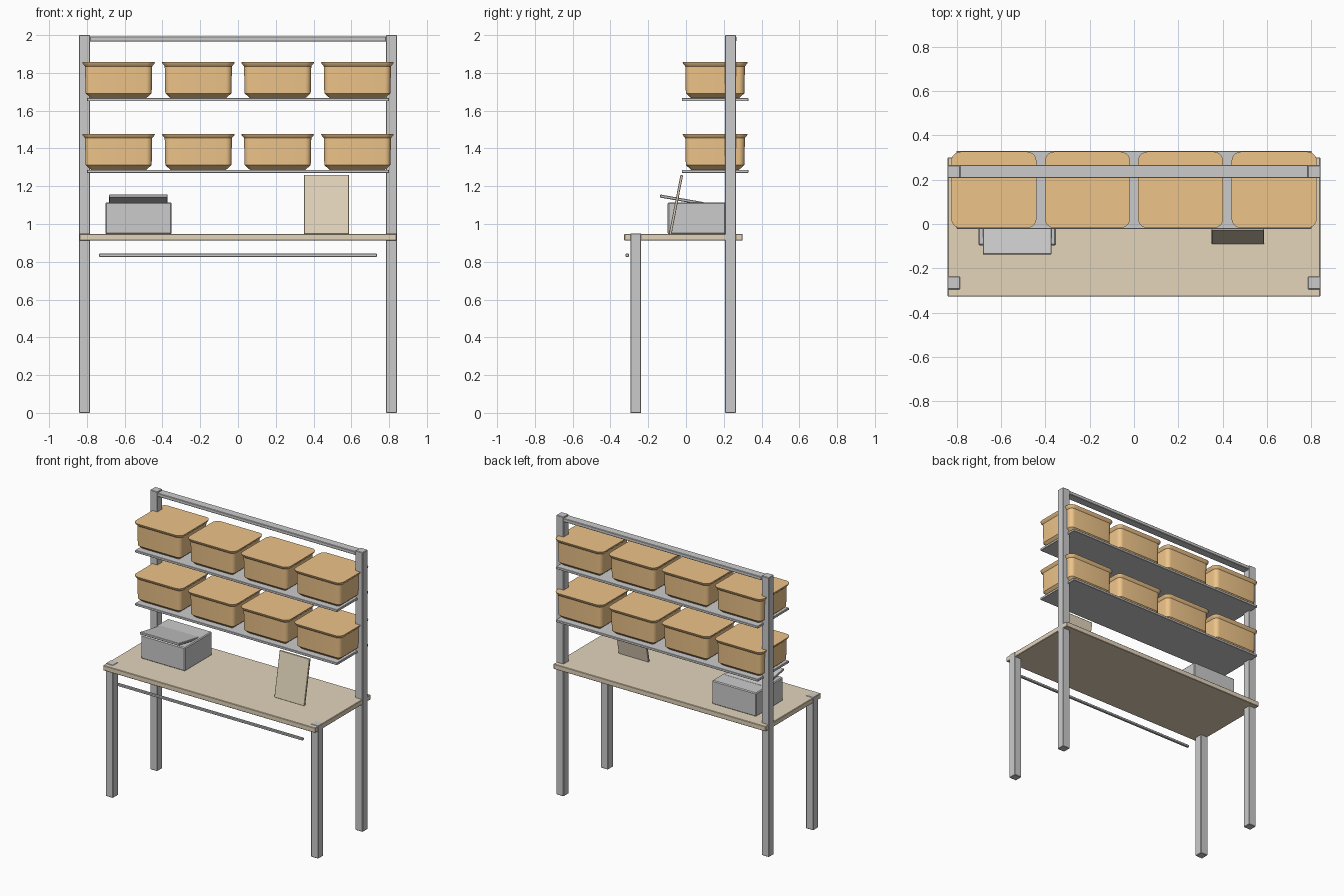
import bpy, bmesh, math
from mathutils import Matrix

if "Cube" in bpy.data.objects:
    bpy.data.objects.remove(bpy.data.objects["Cube"])


def material(name, rgb):
    m = bpy.data.materials.new(name)
    m.diffuse_color = (*rgb, 1)
    m.use_nodes = True
    m.node_tree.nodes["Principled BSDF"].inputs["Base Color"].default_value = m.diffuse_color
    return m


WOOD = material("wood", (0.77, 0.66, 0.50))
ORANGE = material("orange_plastic", (0.85, 0.55, 0.25))


def finish(name, bm, mat=None):
    bmesh.ops.recalc_face_normals(bm, faces=bm.faces)
    me = bpy.data.meshes.new(name)
    bm.to_mesh(me)
    bm.free()
    ob = bpy.data.objects.new(name, me)
    bpy.context.collection.objects.link(ob)
    if mat:
        me.materials.append(mat)
    return ob


def box(name, x, y, z, mat=None, bevel=0.003, tilt=0):
    """Box from (min, max) ranges, optionally tilted about its own x axis."""
    bm = bmesh.new()
    bmesh.ops.create_cube(bm, size=1)
    bmesh.ops.scale(bm, vec=[r[1] - r[0] for r in (x, y, z)], verts=bm.verts)
    if bevel:
        bmesh.ops.bevel(bm, geom=bm.edges[:], offset=bevel, segments=1, affect='EDGES')
    ob = finish(name, bm, mat)
    ob.location = [(r[0] + r[1]) / 2 for r in (x, y, z)]
    ob.rotation_euler.x = math.radians(tilt)
    return ob


def rounded_loop(bm, hx, hy, r, z, seg=5):
    verts = []
    for k, (sx, sy) in enumerate([(1, 1), (-1, 1), (-1, -1), (1, -1)]):
        for i in range(seg + 1):
            a = math.pi / 2 * (k + i / seg)
            verts.append(bm.verts.new((sx * (hx - r) + r * math.cos(a),
                                       sy * (hy - r) + r * math.sin(a), z)))
    return verts


def bin_mesh():
    """Lidded bin: rounded rectangles lofted through (inset, height)."""
    bm = bmesh.new()
    profile = [(0.045, 0), (0.017, 0.025), (0.014, 0.168), (0.002, 0.182), (0, 0.19)]
    loops = [rounded_loop(bm, 0.192 - d, 0.172 - d, 0.042 - d * 0.7, z) for d, z in profile]
    for a, b in zip(loops, loops[1:]):
        for i in range(len(a)):
            j = (i + 1) % len(a)
            bm.faces.new((a[i], a[j], b[j], b[i]))
    bm.faces.new(loops[0])
    bm.faces.new(loops[-1])
    return bm


# frame: tall rear posts and short front legs
for side, s in (("left", -1), ("right", 1)):
    xr = sorted((s * 0.784, s * 0.842))
    box(f"rear_post_{side}", xr, (0.207, 0.265), (0, 2.0))
    box(f"front_leg_{side}", xr, (-0.295, -0.237), (0, 0.951))
box("top_crossbar", (-0.785, 0.785), (0.207, 0.267), (1.967, 1.992))
box("front_rail", (-0.735, 0.735), (-0.32, -0.302), (0.826, 0.843))

# worktop
box("worktop", (-0.84, 0.84), (-0.327, 0.3), (0.912, 0.948), WOOD)

# shelves with bins
for level, z in (("lower", 1.27), ("upper", 1.65)):
    box(f"{level}_shelf", (-0.8, 0.8), (-0.022, 0.33), (z, z + 0.017), bevel=0.002)
    for i, x in enumerate((-0.632, -0.21, 0.21, 0.632)):
        ob = finish(f"{level}_bin_{i + 1}", bin_mesh(), ORANGE)
        ob.location = (x, 0.154, z + 0.017)
        bpy.ops.object.select_all(action='DESELECT')
        ob.select_set(True)
        bpy.context.view_layer.objects.active = ob
        bpy.ops.object.shade_smooth_by_angle(angle=math.radians(30))

# case on the worktop with a tilted lid resting into it
box("case", (-0.702, -0.352), (-0.097, 0.21), (0.946, 1.115), bevel=0.006)
box("case_lid", (-0.682, -0.372), (-0.139, 0.095), (1.12, 1.136), tilt=-10)

# leaning board
box("leaning_board", (0.35, 0.587), (-0.06, -0.046), (0.943, 1.262), WOOD, bevel=0.002, tilt=-11)
